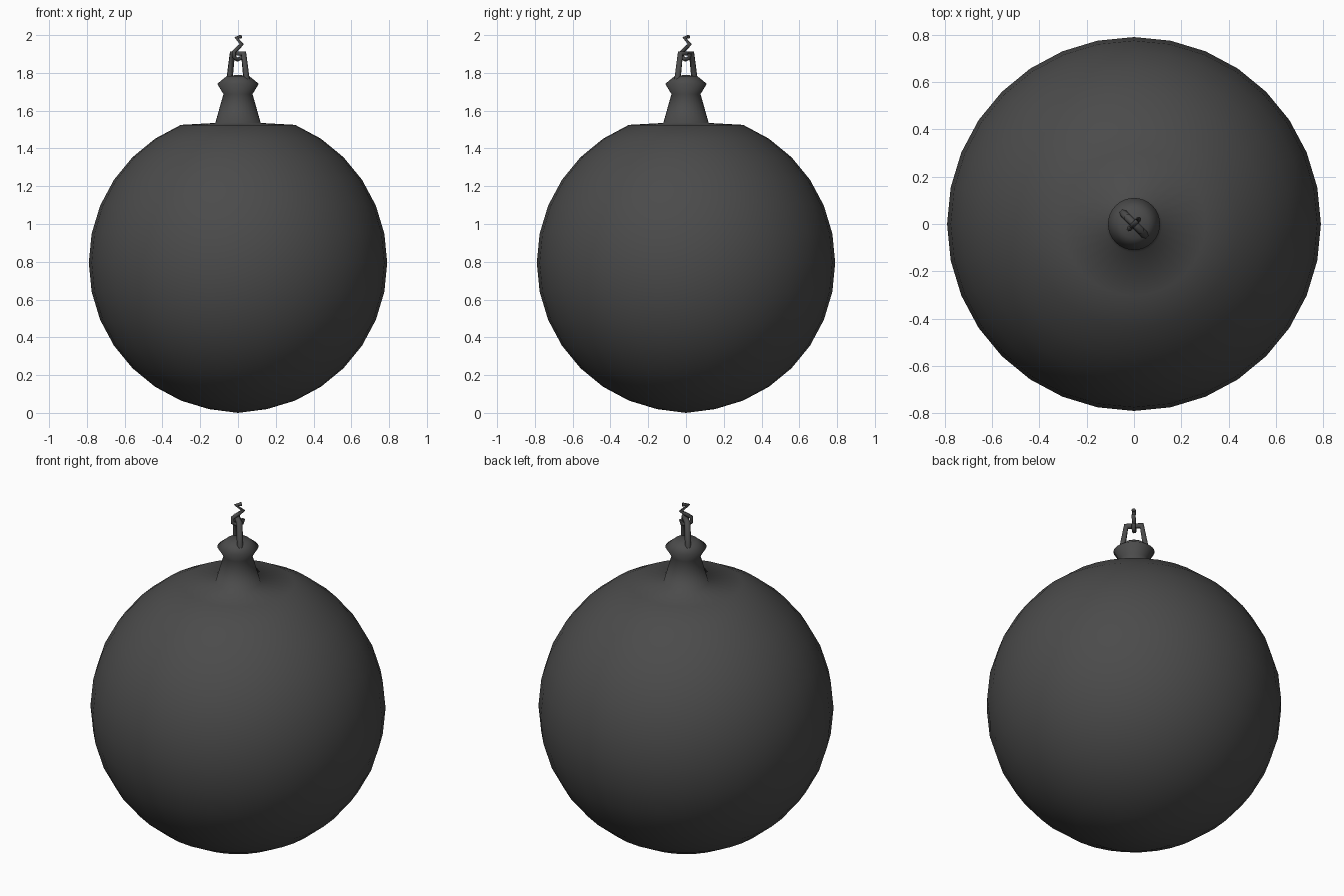
import bpy, bmesh, math
from mathutils import Vector

if "Cube" in bpy.data.objects:
    bpy.data.objects.remove(bpy.data.objects["Cube"])

iron = bpy.data.materials.new("dark_iron")
iron.diffuse_color = (0.07, 0.07, 0.07, 1)
iron.use_nodes = True
iron.node_tree.nodes["Principled BSDF"].inputs["Base Color"].default_value = iron.diffuse_color


def lathe(name, profile, segs):
    """Revolve (radius, z) points around z; zero-radius points become poles."""
    bm = bmesh.new()
    rings = []
    for r, z in profile:
        n = 1 if r < 1e-5 else segs
        rings.append([bm.verts.new((r * math.cos(math.tau * i / segs),
                                    r * math.sin(math.tau * i / segs), z)) for i in range(n)])
    for a, b in zip(rings, rings[1:]):
        for i in range(segs):
            j = (i + 1) % segs
            quad = [a[i % len(a)], a[j % len(a)], b[j % len(b)], b[i % len(b)]]
            bm.faces.new(list(dict.fromkeys(quad)))
    bmesh.ops.recalc_face_normals(bm, faces=bm.faces)
    for f in bm.faces:
        f.smooth = True
    me = bpy.data.meshes.new(name)
    bm.to_mesh(me)
    bm.free()
    me.materials.append(iron)
    ob = bpy.data.objects.new(name, me)
    bpy.context.collection.objects.link(ob)
    return ob


def rod(name, path, direction, radius):
    """Round bar along (horizontal, z) points in the vertical plane of direction."""
    d = Vector(direction).normalized()
    cu = bpy.data.curves.new(name, 'CURVE')
    cu.dimensions = '3D'
    cu.bevel_depth = radius
    cu.bevel_resolution = 1
    cu.use_fill_caps = True
    sp = cu.splines.new('POLY')
    sp.points.add(len(path) - 1)
    for p, (h, z) in zip(sp.points, path):
        p.co = (d.x * h, d.y * h, z, 1)
    cu.materials.append(iron)
    ob = bpy.data.objects.new(name, cu)
    bpy.context.collection.objects.link(ob)
    return ob


# Ball, with its top two rings pulled into the neck and flared collar
R, CZ = 0.79, 0.795
ball = [(R * math.sin(math.pi * k / 16), CZ - R * math.cos(math.pi * k / 16)) for k in range(15)]
ball[0] = (0, 0)
neck = [(0.12, 1.535), (0.077, 1.688), (0.11, 1.742), (0.06, 1.783), (0, 1.79)]
lathe("wrecking_ball", ball + neck, 32)

# Shackle standing on the collar, set diagonally
rod("shackle", [(-0.064, 1.765), (-0.042, 1.902), (0.042, 1.902), (0.064, 1.765)],
    (1, -1, 0), 0.017)

# Hook curling round the shackle bar and rising to the top
rod("chain_hook", [(0.028, 1.902), (0.022, 1.878), (-0.004, 1.87), (-0.03, 1.885),
                   (-0.03, 1.912), (0.0, 1.932), (0.028, 1.952), (-0.012, 1.986), (0.02, 1.991)],
    (1, 1, 0), 0.011)
